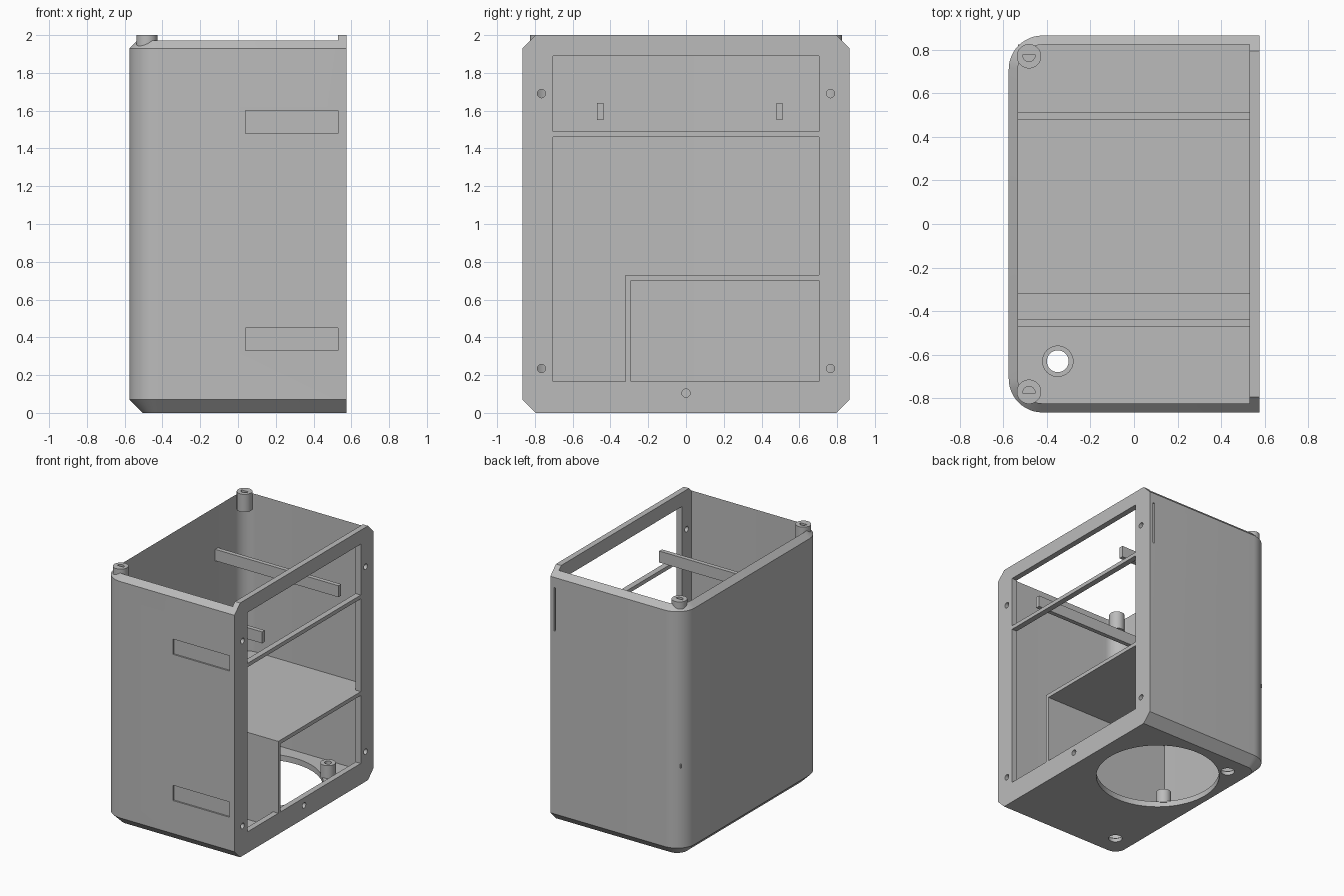
import bpy, bmesh, math
from mathutils import Matrix, Vector

if "Cube" in bpy.data.objects:
    bpy.data.objects.remove(bpy.data.objects["Cube"], do_unlink=True)

grey = bpy.data.materials.new("plain_grey")
grey.use_nodes = True
grey.diffuse_color = (0.5, 0.5, 0.5, 1)
grey.node_tree.nodes["Principled BSDF"].inputs["Base Color"].default_value = (0.5, 0.5, 0.5, 1)

HX, HY, H = 0.575, 0.865, 2.0      # outer half sizes and height
WALL, CH, R = 0.042, 0.07, 0.155   # wall, chamfer, corner radius
IX, IY, PX = HX - WALL, HY - WALL, 0.53
FLOOR = 0.045


def finish(name, bm):
    bmesh.ops.recalc_face_normals(bm, faces=bm.faces)
    mesh = bpy.data.meshes.new(name)
    bm.to_mesh(mesh)
    bm.free()
    obj = bpy.data.objects.new(name, mesh)
    bpy.context.collection.objects.link(obj)
    mesh.materials.append(grey)
    return obj


def box(name, x, y, z):
    bm = bmesh.new()
    bmesh.ops.create_cube(bm, size=1)
    for v in bm.verts:
        v.co = Vector([(a + b) / 2 + c * (b - a) for (a, b), c in zip((x, y, z), v.co)])
    return finish(name, bm)


def rod(name, centre, r, length, axis="Z", segments=32):
    bm = bmesh.new()
    bmesh.ops.create_cone(bm, cap_ends=True, segments=segments,
                          radius1=r, radius2=r, depth=length)
    turn = Matrix.Rotation(math.pi / 2, 4, "Y") if axis == "X" else Matrix()
    bmesh.ops.transform(bm, matrix=Matrix.Translation(centre) @ turn, verts=bm.verts)
    return finish(name, bm)


def outline(inset, front_x):
    """Rectangle whose two corners on the -x side are rounded."""
    r = R - inset
    pts = [(front_x, -HY + inset), (front_x, HY - inset)]
    for start, sign in ((90, 1), (180, -1)):
        for i in range(13):
            a = math.radians(start + i * 7.5)
            pts.append((-HX + R + r * math.cos(a), sign * (HY - R) + r * math.sin(a)))
    return pts


def loft(name, layers):
    """Solid through (inset, z) layers of the rounded outline."""
    bm = bmesh.new()
    rings = [[bm.verts.new((x, y, z)) for x, y in outline(inset, fx)]
             for inset, z, fx in layers]
    n = len(rings[0])
    for a, b in zip(rings, rings[1:]):
        for i in range(n):
            j = (i + 1) % n
            bm.faces.new((a[i], a[j], b[j], b[i]))
    bm.faces.new(rings[0])
    bm.faces.new(rings[-1])
    return finish(name, bm)


def cut(obj, cutter):
    cutter.hide_render = True
    mod = obj.modifiers.new("cut", "BOOLEAN")
    mod.operation, mod.solver, mod.object = "DIFFERENCE", "EXACT", cutter
    bpy.context.view_layer.objects.active = obj
    bpy.ops.object.modifier_apply(modifier=mod.name)
    bpy.data.objects.remove(cutter, do_unlink=True)


def smooth(obj):
    bpy.ops.object.select_all(action="DESELECT")
    obj.select_set(True)
    bpy.context.view_layer.objects.active = obj
    bpy.ops.object.shade_smooth_by_angle(angle=math.radians(30))


# Shell: chamfered solid, hollowed from the open top
shell = loft("shell", [(CH, 0, HX), (0, CH, HX), (0, H - CH, HX), (CH, H, HX)])
cut(shell, loft("cavity", [(WALL, FLOOR, PX), (WALL, H + 0.2, PX)]))

# Openings in the side plate
W = 0.705
for y, z in (((-W, W), (1.49, 1.89)), ((-W, W), (0.73, 1.46)),
             ((-W, -0.32), (0.165, 0.8)), ((-0.29, W), (0.165, 0.70))):
    cut(shell, box("opening", (PX - 0.02, HX + 0.1), y, z))

# Screw holes in the side plate
for y, z in ((-0.765, 1.69), (0.765, 1.69), (-0.765, 0.235), (0.765, 0.235), (0, 0.105)):
    cut(shell, rod("screw_hole", (HX, y, z), 0.022, 0.16, "X", 24))

# Shallow recesses on the front and a narrow slot on the back
for z in (0.33, 1.48):
    cut(shell, box("recess", (0.04, 0.53), (-HY - 0.1, -HY + 0.012), (z, z + 0.12)))
cut(shell, box("slot", (0.528, 0.542), (HY - 0.03, HY + 0.1), (1.51, 1.85)))

# Floor: large round opening and two countersunk holes
FAN_Y = 0.27
cut(shell, rod("fan_hole", (0, FAN_Y, 0), 0.45, 0.3, segments=96))
for y in (-0.63, 0.65):
    cut(shell, rod("foot_hole", (-0.35, y, 0), 0.05, 0.3))
    cut(shell, rod("foot_sink", (-0.35, y, FLOOR), 0.07, 0.03))
smooth(shell)

# Inner shelf, divider and crossbars
box("shelf", (-IX, PX), (-0.32, IY + 0.002), (0.70, 0.73))
box("divider", (-IX, PX), (-0.32, -0.29), (FLOOR, 0.70))
for name, y in (("front_crossbar", -0.472), ("back_crossbar", 0.478)):
    box(name, (-IX, PX + 0.01), (y, y + 0.034), (1.55, 1.64))

# Fan bosses on diagonal corners of the round opening
for name, s in (("inner_boss", -1), ("outer_boss", 1)):
    x, y = s * 0.35, FAN_Y + s * 0.35
    boss = rod(name, (x, y, 0.09), 0.055, 0.11)
    cut(boss, rod("boss_hole", (x, y, 0.15), 0.025, 0.14, segments=24))
    smooth(boss)

# Corner posts at the top, each with a half-round socket
for name, s in (("front_post", -1), ("back_post", 1)):
    post = rod(name, (-0.482, s * 0.77, 1.93), 0.056, 0.14)
    socket = rod("socket", (-0.482, s * 0.775, 2), 0.029, 0.16, segments=24)
    cut(socket, box("half", (-0.6, -0.4), sorted((s * 0.775, s * 0.9)), (1.8, 2.2)))
    cut(post, socket)
    smooth(post)
